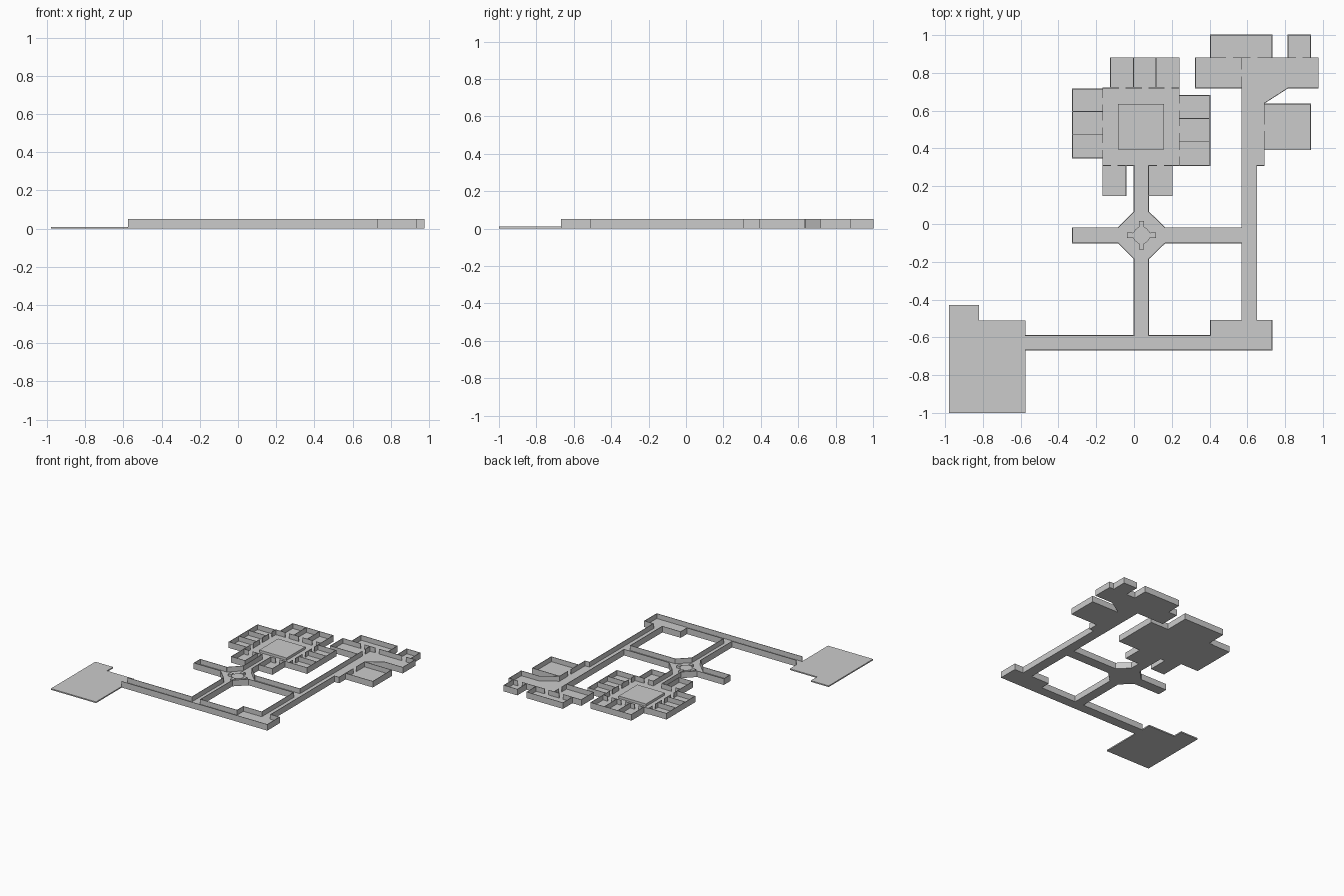
import bpy, bmesh, math
from mathutils import Vector

if "Cube" in bpy.data.objects:
    bpy.data.objects.remove(bpy.data.objects["Cube"])

FLOOR, TOP, T, DOOR = 0.01, 0.05, 0.004, 0.04


def finish(name, bm):
    bmesh.ops.recalc_face_normals(bm, faces=bm.faces)
    me = bpy.data.meshes.new(name)
    bm.to_mesh(me)
    bm.free()
    ob = bpy.data.objects.new(name, me)
    bpy.context.collection.objects.link(ob)
    return ob


def prism(bm, pts, z0, z1):
    lo = [bm.verts.new((x, y, z0)) for x, y in pts]
    hi = [bm.verts.new((x, y, z1)) for x, y in pts]
    bm.faces.new(lo[::-1])
    bm.faces.new(hi)
    for i in range(len(pts)):
        j = (i + 1) % len(pts)
        bm.faces.new((lo[i], lo[j], hi[j], hi[i]))


def slab(name, pts, z0=0.0, z1=FLOOR):
    bm = bmesh.new()
    prism(bm, pts, z0, z1)
    return finish(name, bm)


def rect(x0, x1, y0, y1):
    return [(x0, y0), (x1, y0), (x1, y1), (x0, y1)]


def segment(bm, a, b):
    a, b = Vector(a), Vector(b)
    d = (b - a).normalized() * T / 2
    n = Vector((-d.y, d.x))
    prism(bm, [a - d - n, b + d - n, b + d + n, a - d + n], 0.0, TOP)


def walls(name, paths, doored=()):
    """Thin walls along polylines; doored = (start, end, door centre distances)."""
    bm = bmesh.new()
    for path in paths:
        for a, b in zip(path, path[1:]):
            segment(bm, a, b)
    for a, b, doors in doored:
        a, b = Vector(a), Vector(b)
        d = (b - a).normalized()
        t = 0.0
        for c in doors:
            segment(bm, a + d * t, a + d * (c - DOOR / 2))
            t = c + DOOR / 2
        segment(bm, a + d * t, b)
    return finish(name, bm)


# Open landing platform
slab("landing_floor", [(-.98, -1), (-.575, -1), (-.575, -.51), (-.82, -.51),
                       (-.82, -.43), (-.98, -.43)])

# Corridor floors
for name, r in {
    "south_corridor_floor": (-.575, .73, -.667, -.59),
    "corner_lobby_floor": (.405, .73, -.59, -.51),
    "south_link_floor": (0, .077, -.59, -.185),
    "west_link_floor": (-.325, -.085, -.1, -.02),
    "east_link_floor": (.165, .57, -.1, -.02),
    "north_link_floor": (0, .077, .065, .31),
    "east_corridor_floor": (.57, .65, -.51, .31),
}.items():
    slab(name, rect(*r))

# Octagonal junction
cx, cy = .04, -.06
octagon = [(-.085, -.02), (-.085, -.1), (0, -.185), (.077, -.185),
           (.165, -.1), (.165, -.02), (.077, .065), (0, .065)]
slab("junction_floor", octagon)
star = []
for i in range(8):
    r = .055 if i % 2 == 0 else .045
    a = i * math.pi / 4
    star.append((cx + r * math.cos(a), cy + r * math.sin(a)))
slab("junction_centrepiece", star, FLOOR, .025)
for i in range(4):
    a = i * math.pi / 2
    x, y = cx + .062 * math.cos(a), cy + .062 * math.sin(a)
    slab("junction_block", rect(x - .014, x + .014, y - .014, y + .014), FLOOR, .03)

# Corridor walls
walls("corridor_walls", [
    [(-.575, -.667), (.73, -.667), (.73, -.51), (.65, -.51), (.65, .31), (.69, .31)],
    [(-.575, -.59), (0, -.59), (0, -.185), (-.085, -.1), (-.325, -.1),
     (-.325, -.02), (-.085, -.02), (0, .065), (0, .31)],
    [(.405, -.59), (.077, -.59), (.077, -.185), (.165, -.1), (.57, -.1),
     (.57, -.51), (.405, -.51), (.405, -.59)],
    [(.077, .31), (.077, .065), (.165, -.02), (.57, -.02), (.57, .72)],
])

# Central hall with its four groups of rooms
for name, r in {
    "hall_floor": (-.165, .24, .31, .72),
    "north_rooms_floor": (-.125, .24, .72, .88),
    "west_rooms_floor": (-.325, -.165, .35, .715),
    "east_rooms_floor": (.24, .403, .31, .68),
    "southwest_room_floor": (-.165, -.042, .15, .31),
    "southeast_room_floor": (.077, .203, .15, .31),
}.items():
    slab(name, rect(*r))
slab("hall_dais", rect(-.085, .16, .395, .635), FLOOR, .03)

walls("hall_walls", [], [
    ((-.165, .72), (.24, .72), (.103, .225, .345)),
    ((-.165, .31), (-.165, .715), (.1, .22, .34)),
    ((.24, .31), (.24, .72), (.065, .19, .31)),
    ((-.165, .31), (0, .31), (.06,)),
    ((.077, .31), (.24, .31), (.063,)),
])
walls("room_walls", [
    [(-.125, .72), (-.125, .88), (.24, .88), (.24, .72)],
    [(-.003, .72), (-.003, .88)], [(.117, .72), (.117, .88)],
    [(-.165, .35), (-.325, .35), (-.325, .715), (-.165, .715)],
    [(-.325, .472), (-.165, .472)], [(-.325, .595), (-.165, .595)],
    [(.24, .31), (.403, .31), (.403, .68), (.24, .68)],
    [(.24, .435), (.403, .435)], [(.24, .558), (.403, .558)],
    [(-.165, .31), (-.165, .15), (-.042, .15), (-.042, .31)],
    [(.077, .15), (.203, .15), (.203, .31)],
])

# Northeast wing
slab("wing_passage_floor", [(.57, .31), (.69, .31), (.69, .64), (.815, .72),
                            (.975, .72), (.975, .88), (.57, .88)])
for name, r in {
    "wing_west_room_floor": (.325, .57, .72, .88),
    "wing_north_room_floor": (.405, .73, .88, 1),
    "wing_closet_floor": (.815, .935, .88, 1),
    "wing_east_room_floor": (.69, .935, .393, .635),
}.items():
    slab(name, rect(*r))
walls("wing_walls", [
    [(.57, .72), (.325, .72), (.325, .88), (.405, .88), (.405, 1), (.73, 1), (.73, .88),
     (.815, .88), (.815, 1), (.935, 1), (.935, .88), (.975, .88), (.975, .72),
     (.815, .72), (.69, .64)],
    [(.69, .635), (.935, .635), (.935, .393), (.69, .393)],
], [
    ((.405, .88), (.73, .88), (.1, .23)),
    ((.815, .88), (.935, .88), (.06,)),
    ((.57, .72), (.57, .88), (.08,)),
    ((.69, .31), (.69, .64), (.2,)),
])
